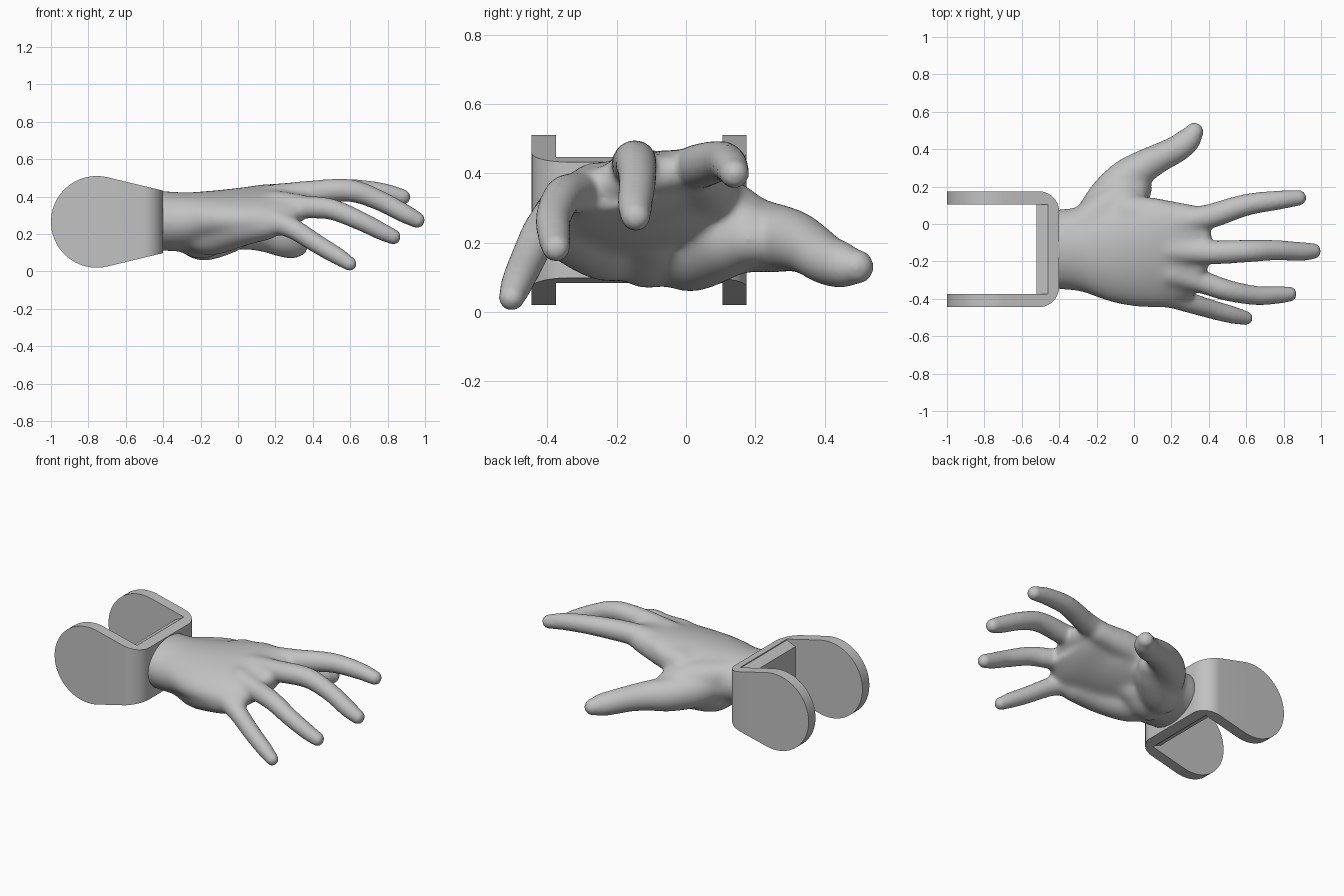
import bpy
import bmesh
import math
from mathutils import Vector

default_cube = bpy.data.objects.get("Cube")
if default_cube:
    bpy.data.objects.remove(default_cube, do_unlink=True)

# Single plain grey
grey = bpy.data.materials.new("plain_grey")
grey.use_nodes = True
grey.diffuse_color = (0.54, 0.54, 0.54, 1)
for node in grey.node_tree.nodes:
    if node.type == "BSDF_PRINCIPLED":
        node.inputs["Base Color"].default_value = grey.diffuse_color


def make_object(name, bm):
    bmesh.ops.recalc_face_normals(bm, faces=bm.faces[:])
    mesh = bpy.data.meshes.new(name)
    bm.to_mesh(mesh)
    bm.free()
    mesh.materials.append(grey)
    obj = bpy.data.objects.new(name, mesh)
    bpy.context.collection.objects.link(obj)
    return obj


def activate(obj):
    bpy.ops.object.select_all(action="DESELECT")
    obj.select_set(True)
    bpy.context.view_layer.objects.active = obj


def apply_modifiers(obj):
    activate(obj)
    for modifier in list(obj.modifiers):
        bpy.ops.object.modifier_apply(modifier=modifier.name)


def arc(cx, cy, radius, start, end, steps):
    angles = [math.radians(start + (end - start) * i / steps) for i in range(steps + 1)]
    return [(cx + radius * math.cos(a), cy + radius * math.sin(a)) for a in angles]


def prism(name, points, direction):
    """Extrude a closed outline of 3D points."""
    bm = bmesh.new()
    face = bm.faces.new([bm.verts.new(p) for p in points])
    result = bmesh.ops.extrude_face_region(bm, geom=[face])
    moved = [g for g in result["geom"] if isinstance(g, bmesh.types.BMVert)]
    bmesh.ops.translate(bm, verts=moved, vec=direction)
    return make_object(name, bm)


def cut(obj, cutter, operation):
    cutter.hide_render = True
    boolean = obj.modifiers.new("cut", "BOOLEAN")
    boolean.operation = operation
    boolean.solver = "EXACT"
    boolean.object = cutter
    apply_modifiers(obj)
    bpy.data.objects.remove(cutter, do_unlink=True)


# Wrist bracket: U-shaped plan cut by a rounded, tapering side profile
plan = [(-1.1, -0.445)]
plan += arc(-0.51, -0.335, 0.11, -90, 0, 10)
plan += arc(-0.51, 0.065, 0.11, 0, 90, 10)
plan += [(-1.1, 0.175), (-1.1, 0.105), (-0.52, 0.105), (-0.52, -0.375), (-1.1, -0.375)]
bracket = prism("wrist_bracket", [(x, y, -0.1) for x, y in plan], (0, 0, 0.8))
middle = 0.265
side = arc(-0.755, middle, 0.245, 76.5, 283.5, 40) + [(-0.38, 0.103), (-0.38, 0.427)]
cut(bracket, prism("side_cutter", [(x, -0.6, z) for x, z in side], (0, 1.2, 0)), "INTERSECT")

# Sloped inner edges of the bracket's cross wall, top and bottom
for sign in (1, -1):
    wedge = [(-0.54, 0.14), (-0.54, 0.3), (-0.46, 0.3), (-0.46, 0.175)]
    outline = [(x, -0.375, middle + sign * z) for x, z in wedge]
    cut(bracket, prism("wedge_cutter", outline, (0, 0.48, 0)), "DIFFERENCE")
activate(bracket)
bpy.ops.object.shade_smooth_by_angle(angle=math.radians(30))


def spline(points, steps=6):
    """Catmull-Rom samples through sections of any number of values."""
    pts = [Vector(p) for p in points]
    pts = [pts[0] * 2 - pts[1]] + pts + [pts[-1] * 2 - pts[-2]]
    samples = []
    for i in range(1, len(pts) - 2):
        a, b, c, d = pts[i - 1:i + 3]
        for k in range(steps):
            t = k / steps
            samples.append((b * 2 + (c - a) * t + (a * 2 - b * 5 + c * 4 - d) * t ** 2
                            + (b * 3 - a - c * 3 + d) * t ** 3) * 0.5)
    return samples + [pts[-2]]


def loft(bm, sections, sides=28):
    """Skin elliptical rings: x, y, z, half width, half height, tilt."""
    samples = spline(sections)
    centres = [Vector(s[:3]) for s in samples]
    rings = []
    for i, s in enumerate(samples):
        along = (centres[min(i + 1, len(centres) - 1)] - centres[max(i - 1, 0)]).normalized()
        across = Vector((0, 0, 1)).cross(along).normalized()
        up = along.cross(across)
        wide = across * math.cos(s[5]) + up * math.sin(s[5])
        tall = up * math.cos(s[5]) - across * math.sin(s[5])
        ring = []
        for k in range(sides):
            a = math.tau * k / sides
            ring.append(bm.verts.new(centres[i] + wide * s[3] * math.cos(a)
                                     + tall * s[4] * math.sin(a)))
        rings.append(ring)
    for low, high in zip(rings, rings[1:]):
        for k in range(sides):
            n = (k + 1) % sides
            bm.faces.new((low[k], low[n], high[n], high[k]))
    bm.faces.new(rings[0][::-1])
    bm.faces.new(rings[-1])


def limb(bm, *points):
    """Round limb (x, y, z, radius) with ball-shaped ends."""
    loft(bm, [(x, y, z, r, r, 0) for x, y, z, r in points])
    for x, y, z, r in (points[0], points[-1]):
        ball = bmesh.ops.create_uvsphere(bm, u_segments=20, v_segments=12, radius=r)
        bmesh.ops.translate(bm, verts=ball["verts"], vec=(x, y, z))


skin = bmesh.new()

# Wrist and palm
loft(skin, [
    (-0.44, -0.135, 0.272, 0.212, 0.16, 0),
    (-0.3, -0.135, 0.267, 0.224, 0.157, 0),
    (-0.18, -0.135, 0.285, 0.262, 0.143, 0.05),
    (-0.02, -0.145, 0.305, 0.295, 0.134, 0.14),
    (0.15, -0.155, 0.335, 0.297, 0.114, 0.24),
    (0.28, -0.14, 0.36, 0.255, 0.092, 0.25),
    (0.36, -0.135, 0.38, 0.2, 0.068, 0.25)], sides=48)

# Heel of the palm: thumb side, centre, little finger side
limb(skin, (-0.3, -0.02, 0.23, 0.08), (-0.2, 0, 0.165, 0.108),
     (-0.05, 0.11, 0.2, 0.105), (0.02, 0.18, 0.21, 0.08))
limb(skin, (-0.3, -0.12, 0.23, 0.1), (-0.2, -0.11, 0.18, 0.115), (-0.08, -0.1, 0.225, 0.1))
limb(skin, (-0.28, -0.19, 0.23, 0.1), (-0.15, -0.22, 0.203, 0.118),
     (0, -0.31, 0.243, 0.115), (0.15, -0.36, 0.255, 0.09))

# Web between thumb and index finger, and the index side of the palm
limb(skin, (-0.28, 0, 0.315, 0.085), (-0.16, 0.08, 0.295, 0.1),
     (-0.06, 0.145, 0.27, 0.095), (0.01, 0.175, 0.25, 0.07))
limb(skin, (-0.02, 0.07, 0.34, 0.09), (0.15, 0.055, 0.365, 0.078), (0.3, 0.035, 0.395, 0.07))

# Webs joining the finger bases
limb(skin, (0.32, 0.02, 0.405, 0.055), (0.36, -0.06, 0.398, 0.055),
     (0.35, -0.2, 0.378, 0.055), (0.29, -0.31, 0.33, 0.055), (0.22, -0.38, 0.27, 0.055))

# Thumb
limb(skin, (-0.24, 0.02, 0.25, 0.09), (-0.15, 0.13, 0.23, 0.108),
     (-0.05, 0.235, 0.215, 0.104), (0.05, 0.305, 0.205, 0.09),
     (0.14, 0.355, 0.183, 0.078), (0.23, 0.402, 0.152, 0.072),
     (0.29, 0.45, 0.135, 0.066), (0.322, 0.492, 0.13, 0.05))

# Index finger
limb(skin, (0.1, -0.01, 0.385, 0.067), (0.25, 0.015, 0.405, 0.07),
     (0.4, 0.04, 0.42, 0.066), (0.6, 0.102, 0.435, 0.058),
     (0.77, 0.127, 0.422, 0.051), (0.88, 0.14, 0.398, 0.042))

# Middle finger
limb(skin, (0.2, -0.14, 0.4, 0.07), (0.4, -0.152, 0.423, 0.064),
     (0.6, -0.145, 0.432, 0.06), (0.75, -0.14, 0.382, 0.054),
     (0.89, -0.147, 0.31, 0.05), (0.957, -0.145, 0.275, 0.043))

# Ring finger
limb(skin, (0.2, -0.265, 0.365, 0.07), (0.36, -0.31, 0.345, 0.062),
     (0.5, -0.355, 0.332, 0.056), (0.65, -0.382, 0.272, 0.051),
     (0.76, -0.38, 0.217, 0.047), (0.83, -0.375, 0.185, 0.041))

# Little finger
limb(skin, (0.13, -0.36, 0.29, 0.072), (0.28, -0.415, 0.235, 0.059),
     (0.42, -0.458, 0.148, 0.051), (0.53, -0.487, 0.083, 0.046),
     (0.597, -0.503, 0.041, 0.038))

# Fuse everything into one skin
hand = make_object("hand", skin)
remesh = hand.modifiers.new("fuse", "REMESH")
remesh.mode = "VOXEL"
remesh.voxel_size = 0.01
apply_modifiers(hand)

# Blend the palm strongly, fading out along the fingers and thumb
palm_group = hand.vertex_groups.new(name="palm")
for vertex in hand.data.vertices:
    fade = min((0.45 - vertex.co.x) / 0.2, (0.34 - vertex.co.y) / 0.12, 1)
    palm_group.add([vertex.index], max(fade, 0), "REPLACE")
for name, iterations, group in (("blend", 55, "palm"), ("soften", 7, "")):
    smooth = hand.modifiers.new(name, "SMOOTH")
    smooth.factor = 0.5
    smooth.iterations = iterations
    smooth.vertex_group = group
apply_modifiers(hand)
if not hand.data.materials:
    hand.data.materials.append(grey)
activate(hand)
bpy.ops.object.shade_smooth()
